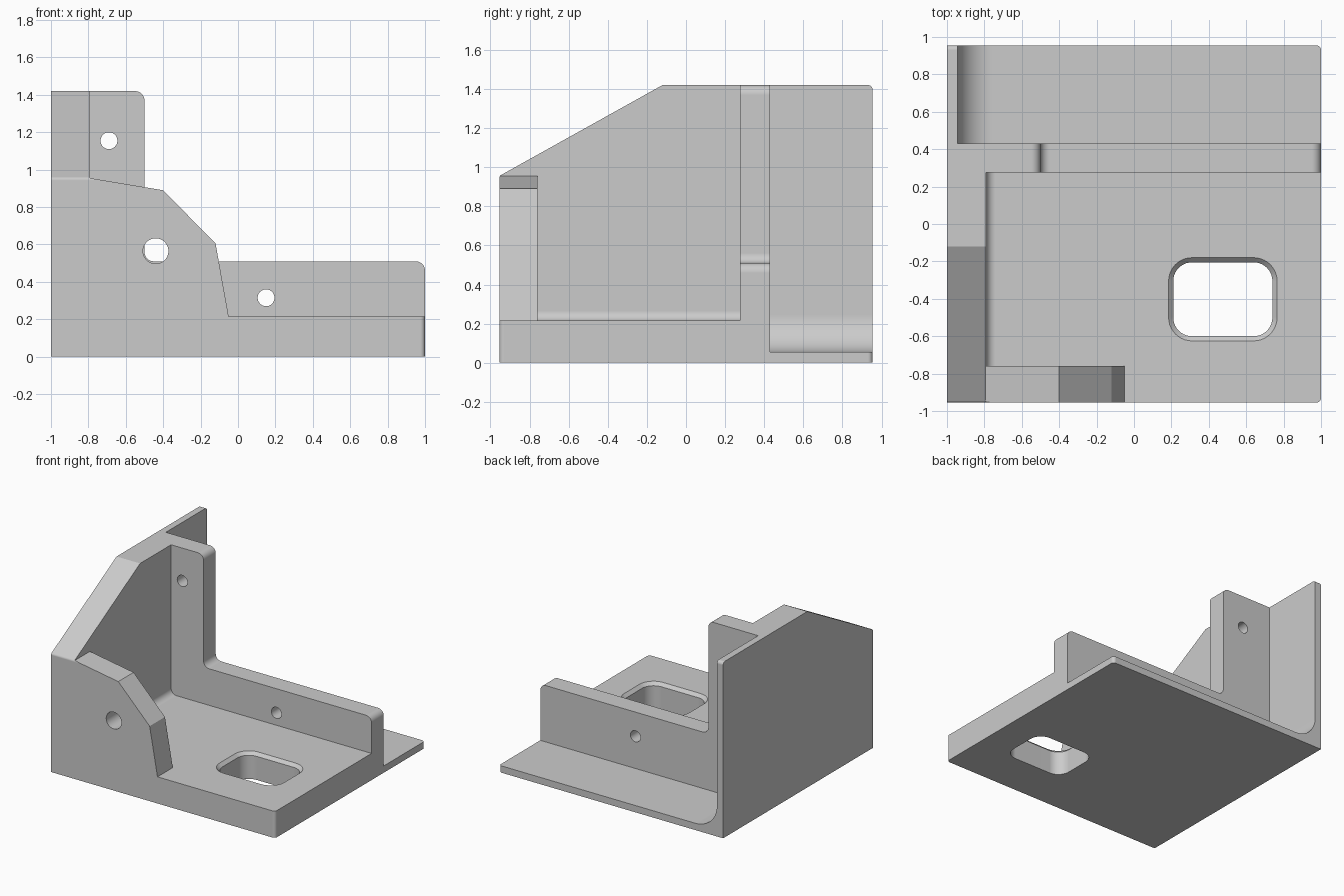
import bpy
import bmesh
import math
from mathutils import Vector

if "Cube" in bpy.data.objects:
    bpy.data.objects.remove(bpy.data.objects["Cube"], do_unlink=True)

metal = bpy.data.materials.new("plain_grey")
metal.use_nodes = True
grey = (0.6, 0.6, 0.6, 1)
metal.diffuse_color = grey
metal.node_tree.nodes["Principled BSDF"].inputs["Base Color"].default_value = grey


def outline(corners, steps=10):
    """Polygon of (u, v) or (u, v, radius) corners with the given ones rounded."""
    pts = []
    for i, c in enumerate(corners):
        p = Vector(c[:2])
        if len(c) == 2:
            pts.append(p)
            continue
        r = c[2]
        before = (Vector(corners[i - 1][:2]) - p).normalized()
        after = (Vector(corners[(i + 1) % len(corners)][:2]) - p).normalized()
        half = math.acos(before.dot(after)) / 2
        centre = p + (before + after).normalized() * r / math.sin(half)
        start = p + before * r / math.tan(half) - centre
        end = p + after * r / math.tan(half) - centre
        sweep = math.pi - 2 * half
        for k in range(steps + 1):
            t = k / steps
            arm = start * math.sin((1 - t) * sweep) + end * math.sin(t * sweep)
            pts.append(centre + arm / math.sin(sweep))
    return pts


def box_outline(u0, u1, v0, v1, r):
    return outline([(u0, v0, r), (u1, v0, r), (u1, v1, r), (u0, v1, r)])


def circle(u, v, r, sides=40):
    turn = math.tau / sides
    return [Vector((u + r * math.cos(k * turn), v + r * math.sin(k * turn)))
            for k in range(sides)]


def loft(name, axis, sections):
    """Solid through equal-length outlines placed at (position, outline) on an axis."""
    place = {"x": lambda p, w: (w, p.x, p.y),
             "y": lambda p, w: (p.x, w, p.y),
             "z": lambda p, w: (p.x, p.y, w)}[axis]
    bm = bmesh.new()
    rings = [[bm.verts.new(place(p, w)) for p in pts] for w, pts in sections]
    bm.faces.new(rings[0])
    bm.faces.new(rings[-1])
    for a, b in zip(rings, rings[1:]):
        for i in range(len(a)):
            bm.faces.new((a[i - 1], a[i], b[i], b[i - 1]))
    bmesh.ops.recalc_face_normals(bm, faces=bm.faces)
    mesh = bpy.data.meshes.new(name)
    bm.to_mesh(mesh)
    bm.free()
    mesh.materials.append(metal)
    obj = bpy.data.objects.new(name, mesh)
    bpy.context.collection.objects.link(obj)
    return obj


def prism(name, axis, w0, w1, pts):
    return loft(name, axis, [(w0, pts), (w1, pts)])


def combine(target, other, operation):
    mod = target.modifiers.new(other.name, "BOOLEAN")
    mod.operation = operation
    mod.solver = "EXACT"
    mod.object = other
    bpy.context.view_layer.objects.active = target
    bpy.ops.object.modifier_apply(modifier=mod.name)
    bpy.data.objects.remove(other, do_unlink=True)


def angle_section(wall, floor, fillet):
    """L section of wall and floor, oversized on its outer sides."""
    return outline([(-1.1, -0.1), (1.1, -0.1), (1.1, floor),
                    (wall, floor, fillet), (wall, 1.5), (-1.1, 1.5)])


# Thick front floor and side wall
bracket = prism("corner_bracket", "y", -1.1, 0.35, angle_section(-0.79, 0.215, 0.05))

# Thin rear floor and side wall with a large fillet
rear = prism("rear_shell", "y", 0.35, 1.1, angle_section(-0.945, 0.055, 0.19))
combine(bracket, rear, "UNION")

# Cross rib with a tall tower beside the wall
rib = prism("cross_rib", "y", 0.275, 0.43, outline([
    (-1.05, 0.02), (1, 0.02), (1, 0.51, 0.05), (-0.5, 0.51, 0.05),
    (-0.5, 1.42, 0.05), (-1.05, 1.42)]))
combine(bracket, rib, "UNION")

# Faceted front gusset
gusset = prism("front_gusset", "y", -1.05, -0.76, outline([
    (-1.05, 0.1), (-0.05, 0.1), (-0.05, 0.215), (-0.12, 0.605),
    (-0.4, 0.89), (-0.79, 0.955), (-1.05, 0.955)]))
combine(bracket, gusset, "UNION")

# Trim to the side silhouette and the plan outline
side = prism("side_trim", "x", -1.3, 1.3, outline([
    (-0.955, 0), (0.955, 0), (0.955, 1.42, 0.025), (-0.12, 1.42),
    (-0.955, 0.955, 0.02)]))
combine(bracket, side, "INTERSECT")
plan = prism("plan_trim", "z", -0.5, 2, outline([
    (-1, -0.955), (1, -0.955, 0.025), (1, 0.955, 0.025), (-1, 0.955)]))
combine(bracket, plan, "INTERSECT")

# Floor window with a chamfered upper rim
inner = box_outline(0.21, 0.74, -0.6, -0.205, 0.1)
outer = box_outline(0.185, 0.765, -0.625, -0.18, 0.125)
window = loft("window_cutter", "z", [(-0.1, inner), (0.19, inner), (0.215, outer), (0.3, outer)])
combine(bracket, window, "DIFFERENCE")

# Round holes through the gusset and the rib
for x, z, r, y0, y1 in [(-0.44, 0.565, 0.068, -1.1, -0.6),
                        (-0.69, 1.155, 0.045, 0.2, 0.5),
                        (0.15, 0.315, 0.045, 0.2, 0.5)]:
    combine(bracket, prism("hole_cutter", "y", y0, y1, circle(x, z, r)), "DIFFERENCE")

# Smooth fillets with crisp edges
bpy.ops.object.select_all(action="DESELECT")
bracket.select_set(True)
bpy.context.view_layer.objects.active = bracket
bpy.ops.object.shade_smooth_by_angle(angle=math.radians(25))
weighted = bracket.modifiers.new("even_shading", "WEIGHTED_NORMAL")
weighted.keep_sharp = True
